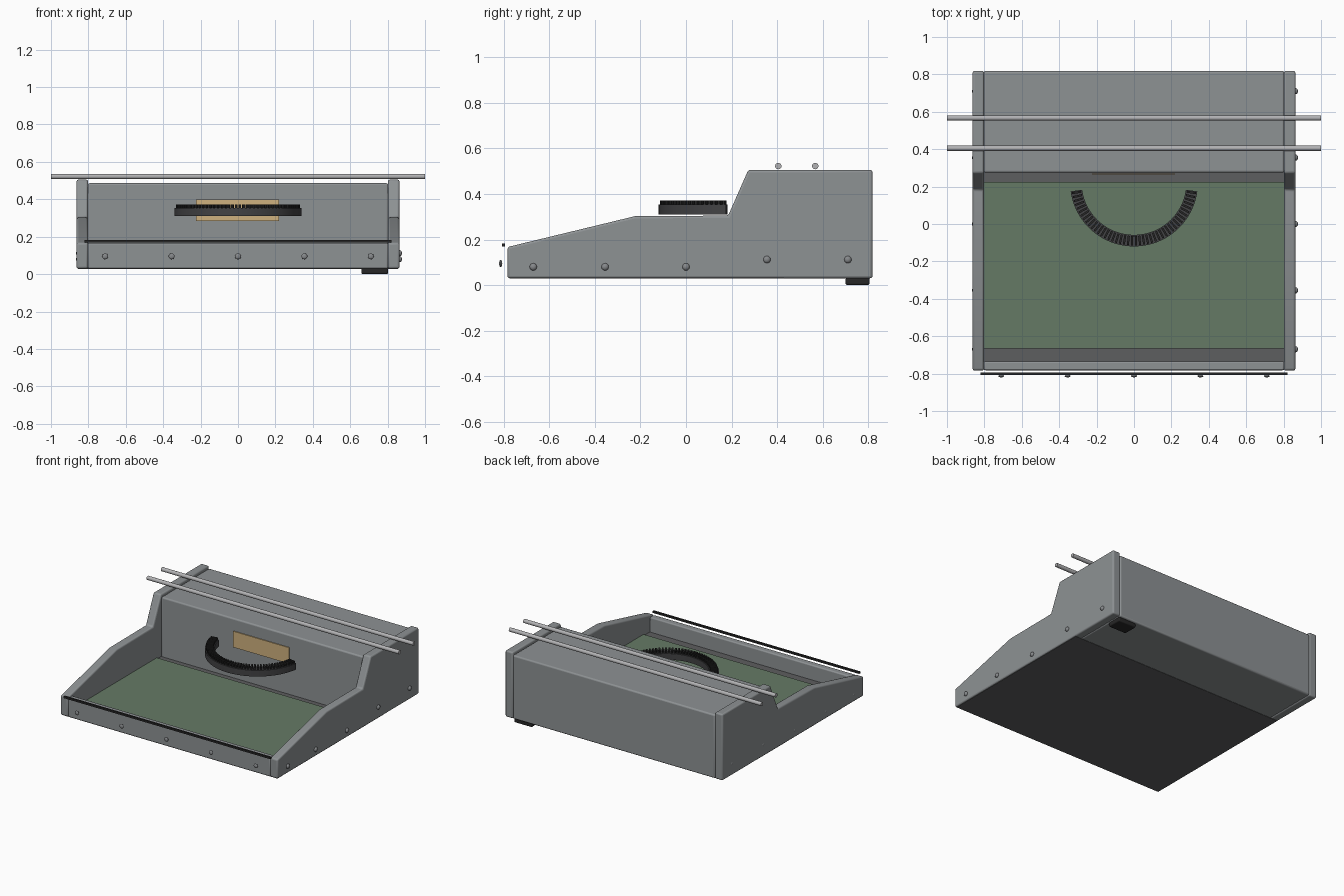
import bpy, bmesh, math
from mathutils import Matrix

old = bpy.data.objects.get("Cube")
if old:
    bpy.data.objects.remove(old, do_unlink=True)


def material(name, r, g, b):
    m = bpy.data.materials.new(name)
    m.use_nodes = True
    m.diffuse_color = (r, g, b, 1)
    m.node_tree.nodes["Principled BSDF"].inputs["Base Color"].default_value = (r, g, b, 1)
    return m


GRAY = material("painted gray", 0.27, 0.287, 0.296)
FLOOR = material("dark gray", 0.11, 0.112, 0.115)
GREEN = material("felt green", 0.13, 0.195, 0.13)
TAN = material("paper tan", 0.62, 0.44, 0.21)
STEEL = material("steel", 0.45, 0.45, 0.46)
RIVET = material("rivet gray", 0.24, 0.25, 0.26)
CHARCOAL = material("charcoal", 0.055, 0.055, 0.058)
BLACK = material("black", 0.02, 0.02, 0.02)


def finish(bm, name, mat, bevel=0, smooth=False):
    bmesh.ops.recalc_face_normals(bm, faces=bm.faces)
    me = bpy.data.meshes.new(name)
    bm.to_mesh(me)
    bm.free()
    me.materials.append(mat)
    ob = bpy.data.objects.new(name, me)
    bpy.context.collection.objects.link(ob)
    if bevel:
        mod = ob.modifiers.new("bevel", "BEVEL")
        mod.width, mod.segments = bevel, 3
        mod.limit_method = 'ANGLE'
    if smooth or bevel:
        bpy.ops.object.select_all(action='DESELECT')
        ob.select_set(True)
        bpy.context.view_layer.objects.active = ob
        bpy.ops.object.shade_smooth_by_angle(angle=math.radians(40))
    return ob


def box(name, xs, ys, zs, mat, bevel=0):
    bm = bmesh.new()
    bmesh.ops.create_cube(bm, size=1)
    for v in bm.verts:
        for i, (lo, hi) in enumerate((xs, ys, zs)):
            v.co[i] = lo if v.co[i] < 0 else hi
    return finish(bm, name, mat, bevel)


def dome(name, center, axis, depth, mat):
    # flattened ball used as a rivet head
    size = [0.016] * 3
    size[axis] = depth
    bm = bmesh.new()
    bmesh.ops.create_uvsphere(bm, u_segments=16, v_segments=8, radius=1,
                              matrix=Matrix.Translation(center) @ Matrix.Diagonal((*size, 1)))
    return finish(bm, name, mat, smooth=True)


# Side panels, extruded from one outline
OUTLINE = [(-0.783, 0.03), (-0.783, 0.167), (-0.225, 0.302), (0.185, 0.305),
           (0.273, 0.505), (0.818, 0.505), (0.818, 0.03)]
for label, x0, x1 in (("left", 0.802, 0.863), ("right", -0.863, -0.802)):
    bm = bmesh.new()
    face = bm.faces.new([bm.verts.new((x0, y, z)) for y, z in OUTLINE])
    new = bmesh.ops.extrude_face_region(bm, geom=[face])["geom"]
    bmesh.ops.translate(bm, vec=(x1 - x0, 0, 0),
                        verts=[g for g in new if isinstance(g, bmesh.types.BMVert)])
    finish(bm, label + "_side_panel", GRAY, 0.01)

# Body between the panels
box("rear_housing", (-0.803, 0.803), (0.275, 0.818), (0.03, 0.486), GRAY, 0.01)
box("front_panel", (-0.803, 0.803), (-0.782, -0.735), (0.03, 0.166), GRAY, 0.008)
box("floor_plate", (-0.805, 0.805), (-0.74, 0.28), (0.03, 0.06), FLOOR)
box("underside_cover", (-0.855, 0.855), (-0.775, 0.43), (0.028, 0.032), FLOOR)
box("felt_mat", (-0.802, 0.802), (-0.665, 0.225), (0.055, 0.07), GREEN)
box("paper_plate", (-0.225, 0.22), (0.264, 0.27), (0.285, 0.4), TAN)
box("front_trim", (-0.82, 0.82), (-0.807, -0.793), (0.17, 0.183), BLACK)
box("foot", (0.66, 0.802), (0.7, 0.805), (0, 0.032), BLACK, 0.008)

# Rods along the top
for label, y in (("front", 0.405), ("rear", 0.567)):
    bm = bmesh.new()
    bmesh.ops.create_cone(bm, cap_ends=True, segments=20, radius1=0.014, radius2=0.014, depth=2,
                          matrix=Matrix.Translation((0, y, 0.522)) @ Matrix.Rotation(math.pi / 2, 4, 'Y'))
    finish(bm, label + "_rod", STEEL, smooth=True)

# Rivets on the front and the sides
for i in range(5):
    step = (i - 2) * 0.355
    dome(f"front_rivet_{i + 1}", (step, -0.813, 0.095), 1, 0.007, RIVET)
    y = max(step, -0.67)
    z = 0.08 if i < 3 else 0.112
    dome(f"left_rivet_{i + 1}", (0.865, y, z), 0, 0.012, RIVET)
    dome(f"right_rivet_{i + 1}", (-0.855, y, z), 0, 0.011, RIVET)

# Curved segment: a rectangular section swept around an arc
CY, INNER, OUTER = 0.222, 0.28, 0.342
START, END, STEPS = math.radians(188), math.radians(352), 48


def polar(r, a, z):
    return (r * math.cos(a), CY + r * math.sin(a), z)


bm = bmesh.new()
rings = []
for i in range(STEPS + 1):
    a = START + (END - START) * i / STEPS
    rings.append([bm.verts.new(polar(r, a, z)) for r, z in
                  ((INNER, 0.31), (OUTER, 0.31), (OUTER, 0.354), (INNER, 0.354))])
for p, q in zip(rings, rings[1:]):
    for k in range(4):
        n = (k + 1) % 4
        bm.faces.new((p[k], p[n], q[n], q[k]))
bm.faces.new(rings[0])
bm.faces.new(rings[-1])
finish(bm, "segment_arc", CHARCOAL, smooth=True)

# Radial teeth on the segment
bm = bmesh.new()
TEETH = 44
for i in range(TEETH):
    a = START + (END - START) * (i + 0.5) / TEETH
    mat = (Matrix.Translation(polar(0.311, a, 0.36)) @ Matrix.Rotation(a, 4, 'Z')
           @ Matrix.Diagonal((0.05, 0.011, 0.024, 1)))
    bmesh.ops.create_cube(bm, size=1, matrix=mat)
finish(bm, "segment_teeth", BLACK)
